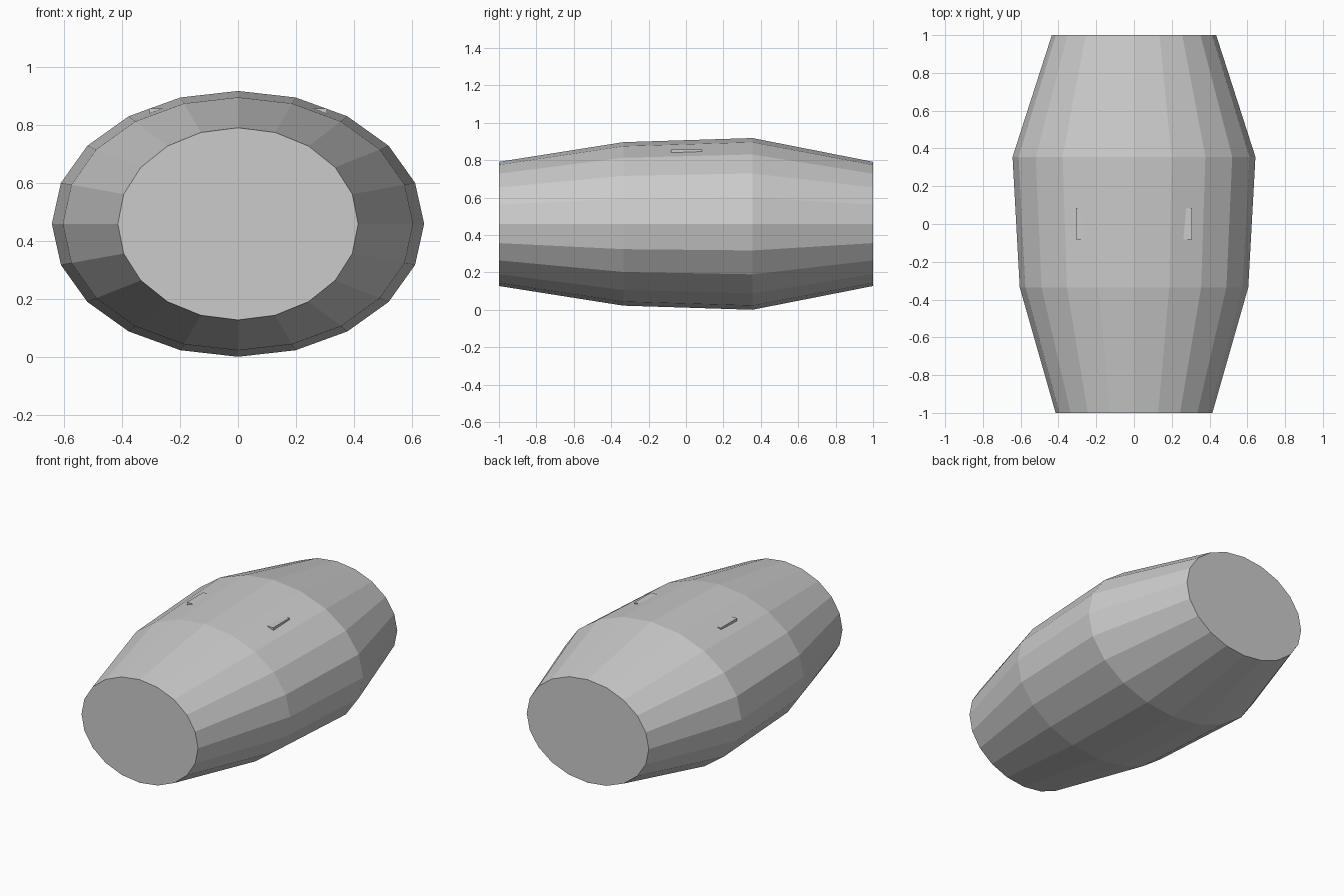
import bpy, bmesh, math

if "Cube" in bpy.data.objects:
    bpy.data.objects.remove(bpy.data.objects["Cube"])

SIDES = 20
CENTRE_Z = 0.459

# Barrel body: elliptical rings lofted along y (y, half width, half height)
rings = [(-1.0, 0.415, 0.332), (-0.335, 0.605, 0.437),
         (0.355, 0.643, 0.459), (1.0, 0.435, 0.332)]

bm = bmesh.new()
loops = []
for y, rx, rz in rings:
    angles = [2 * math.pi * i / SIDES for i in range(SIDES)]
    loops.append([bm.verts.new((rx * math.sin(a), y, CENTRE_Z + rz * math.cos(a)))
                  for a in angles])
for a, b in zip(loops, loops[1:]):
    for i in range(SIDES):
        j = (i + 1) % SIDES
        bm.faces.new((a[i], a[j], b[j], b[i]))

# Flat end caps
bm.faces.new(loops[0])
bm.faces.new(loops[-1])
bmesh.ops.recalc_face_normals(bm, faces=bm.faces)
mesh = bpy.data.meshes.new("barrel_body")
bm.to_mesh(mesh)
bm.free()
body = bpy.data.objects.new("barrel_body", mesh)
bpy.context.collection.objects.link(body)

# Cross bar inside the body, its upper corners poke through both shoulders
bpy.ops.mesh.primitive_cube_add(size=1, location=(0, 0.002, 0.827))
bar = bpy.context.object
bar.name = "cross_bar"
bar.scale = (0.616, 0.166, 0.06)
